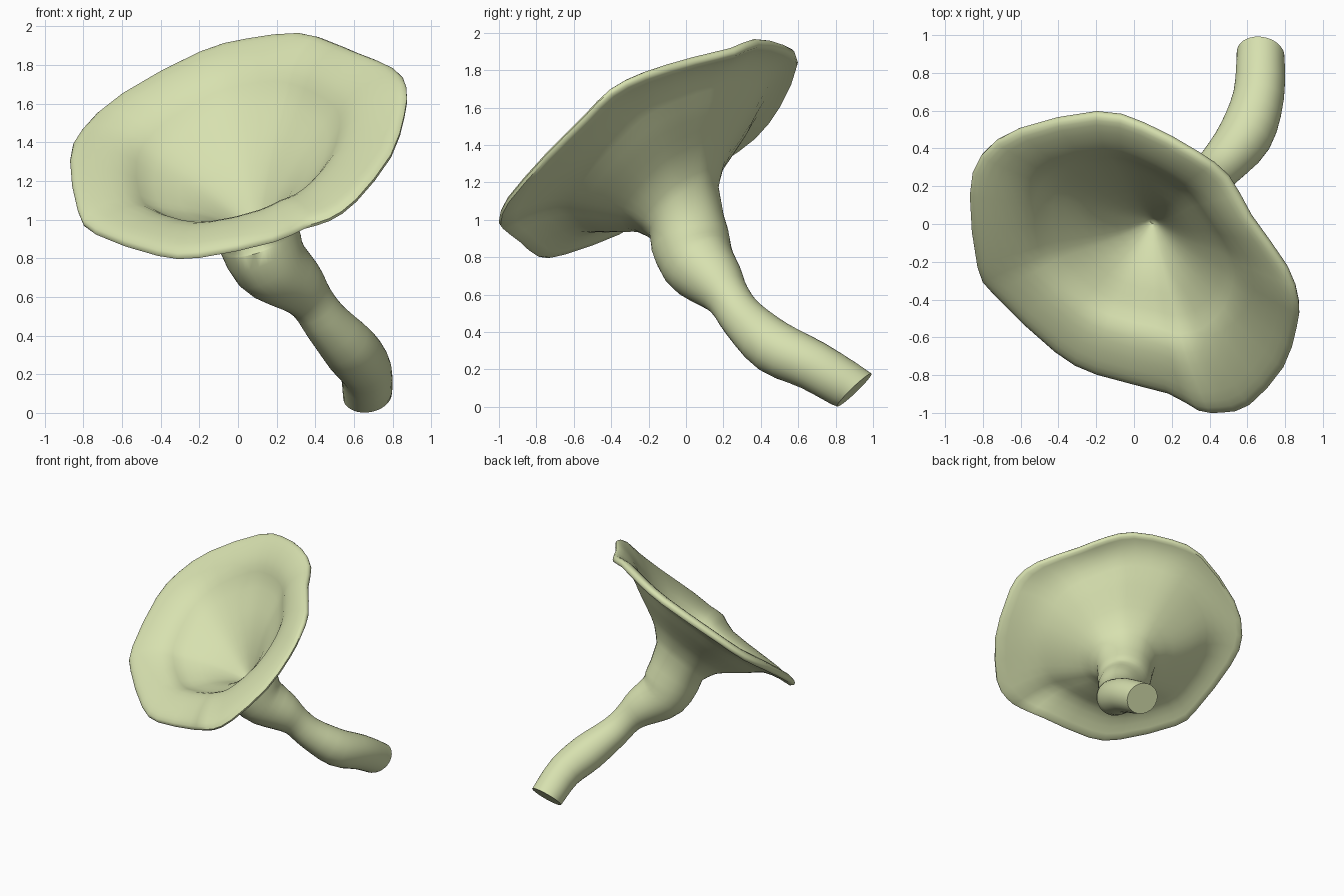
import bpy, bmesh, math
from mathutils import Vector

cube = bpy.data.objects.get("Cube")
if cube:
    bpy.data.objects.remove(cube, do_unlink=True)


def smooth_path(points, steps, closed=False):
    """Catmull-Rom resampling of a list of vectors."""
    n = len(points)
    pick = (lambda i: points[i % n]) if closed else (lambda i: points[max(0, min(n - 1, i))])
    out = []
    for i in range(n if closed else n - 1):
        a, b, c, d = (pick(i + k) for k in (-1, 0, 1, 2))
        for s in range(steps):
            t = s / steps
            out.append(0.5 * (2 * b + (c - a) * t + (2 * a - 5 * b + 4 * c - d) * t ** 2
                              + (3 * b - a - 3 * c + d) * t ** 3))
    if not closed:
        out.append(points[-1].copy())
    return out


def flatten(v, axis):
    """Unit direction of v within the plane across axis."""
    return (v - axis * v.dot(axis)).normalized()


# Wavy, tilted cap rim
rim = smooth_path([Vector(p) for p in (
    (-.87, .15, 1.31), (-.81, .36, 1.46), (-.61, .5, 1.64), (-.2, .59, 1.86),
    (.05, .53, 1.93), (.33, .38, 1.96), (.5, .25, 1.91), (.62, .04, 1.86),
    (.81, -.23, 1.78), (.87, -.41, 1.69), (.86, -.55, 1.55), (.79, -.76, 1.34),
    (.61, -.96, 1.11), (.47, -1, 1.01), (.34, -.99, .97), (.18, -.9, .9),
    (-.2, -.8, .82), (-.42, -.68, .83), (-.74, -.38, .94), (-.83, -.23, 1.05))], 2, True)
centre = Vector((0, -.2, 1.38))
axis = Vector((.35, .62, -.7)).normalized()
spokes = [p - centre for p in rim]
drop = Vector((.1, .22, -.45))
lean = Vector((-.02, .05, .045))

# Cap section: (share of rim radius, share of depth), throat to lip to neck
section = smooth_path([Vector(p) for p in (
    (.02, .98), (.08, .88), (.19, .69), (.33, .5), (.47, .36), (.58, .24), (.66, .11),
    (.77, .02), (.9, -.03), (.97, -.03), (1, .01), (.98, .07), (.88, .08), (.74, .14),
    (.62, .28), (.48, .43), (.35, .58), (.26, .78))], 2)
rings = []
for s in section:
    hub = centre + drop * s.y + lean * (6.75 * s.x * s.x * (1 - s.x))
    rings.append([hub + (flatten(v, axis) * .88).lerp(v, s.x) * s.x for v in spokes])

# Stalk centre line with radius as fourth value
stalk = smooth_path([Vector(p) for p in (
    (.1, .01, .93, .215), (.165, .06, .78, .2), (.3, .16, .665, .155),
    (.38, .23, .575, .118), (.46, .31, .465, .122), (.59, .47, .32, .145),
    (.66, .68, .22, .135), (.67, .9, .09, .127))], 3)
for i, s in enumerate(stalk):
    tangent = (stalk[min(i + 1, len(stalk) - 1)] - stalk[max(i - 1, 0)]).to_3d().normalized()
    if i == 0:
        tangent = (tangent + axis).normalized()
    if i == len(stalk) - 1:
        tangent = Vector((.12, .69, -.72)).normalized()
    rings.append([s.to_3d() + flatten(v, tangent) * s.w for v in spokes])

# Skin the rings into one continuous body
bm = bmesh.new()
loops = [[bm.verts.new(p) for p in ring] for ring in rings]
count = len(spokes)
for a, b in zip(loops, loops[1:]):
    for k in range(count):
        m = (k + 1) % count
        bm.faces.new((a[k], a[m], b[m], b[k]))
bm.faces.new(loops[0])
bm.faces.new(loops[-1])
bmesh.ops.recalc_face_normals(bm, faces=bm.faces)
mesh = bpy.data.meshes.new("funnel_mushroom")
bm.to_mesh(mesh)
bm.free()
body = bpy.data.objects.new("funnel_mushroom", mesh)
bpy.context.collection.objects.link(body)

# Pale green flesh
flesh = bpy.data.materials.new("pale_green_flesh")
flesh.use_nodes = True
colour = (.68, .75, .43, 1)
flesh.diffuse_color = colour
flesh.node_tree.nodes["Principled BSDF"].inputs["Base Color"].default_value = colour
mesh.materials.append(flesh)

bpy.context.view_layer.objects.active = body
body.select_set(True)
bpy.ops.object.shade_smooth_by_angle(angle=math.radians(50))
